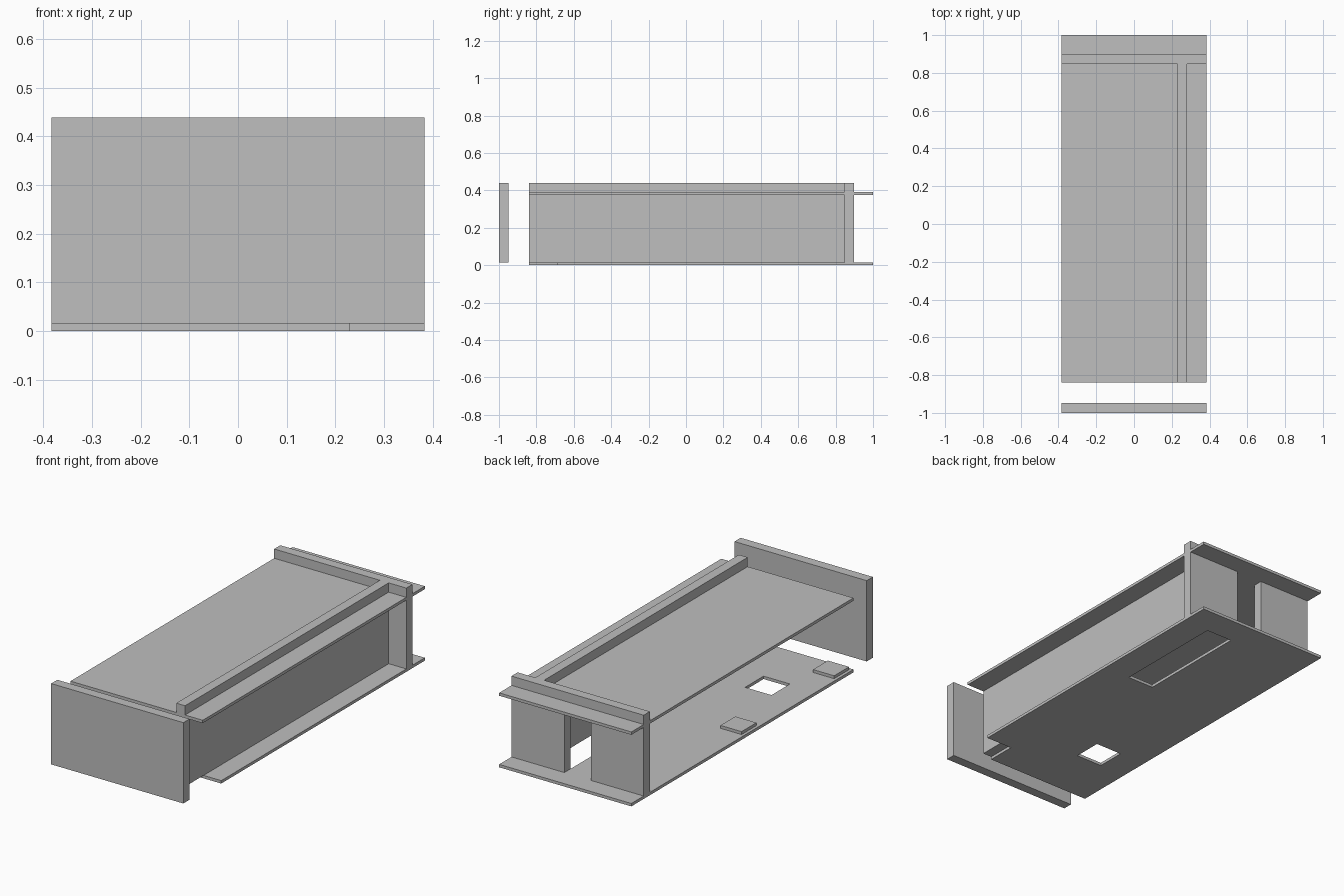
import bpy, bmesh
from mathutils import Vector

if "Cube" in bpy.data.objects:
    bpy.data.objects.remove(bpy.data.objects["Cube"])

C = 0.1533            # floor grid cell
X0, Y0 = -2.5 * C, 1 - 12 * C
X1, Y1 = 2.5 * C, 1.0
T = 0.0153            # plate thickness
W = C / 3             # wall thickness
SHELF, TOP = 0.375, 0.439
WALL_Y = Y0 + 11 * C  # inner face of the back wall

grey = bpy.data.materials.new("light_grey")
grey.diffuse_color = (0.52, 0.52, 0.52, 1)
grey.use_nodes = True
grey.node_tree.nodes["Principled BSDF"].inputs["Base Color"].default_value = grey.diffuse_color


def finish(name, bm):
    bmesh.ops.recalc_face_normals(bm, faces=bm.faces)
    mesh = bpy.data.meshes.new(name)
    bm.to_mesh(mesh)
    bm.free()
    mesh.materials.append(grey)
    obj = bpy.data.objects.new(name, mesh)
    bpy.context.collection.objects.link(obj)
    return obj


def box(name, x, y, z):
    bm = bmesh.new()
    bmesh.ops.create_cube(bm, size=1)
    for v in bm.verts:
        v.co = Vector([(r[0] + r[1]) / 2 + c * (r[1] - r[0])
                       for r, c in zip((x, y, z), v.co)])
    return finish(name, bm)


def extruded_cells(name, us, vs, holes, place, depth):
    """Panel made of grid cells, leaving out the holes, extruded by depth."""
    bm = bmesh.new()
    for i in range(len(us) - 1):
        for j in range(len(vs) - 1):
            if (i, j) not in holes:
                bm.faces.new([bm.verts.new(place(us[a], vs[b])) for a, b in
                              ((i, j), (i + 1, j), (i + 1, j + 1), (i, j + 1))])
    bmesh.ops.remove_doubles(bm, verts=bm.verts, dist=1e-5)
    new = bmesh.ops.extrude_face_region(bm, geom=bm.faces[:])["geom"]
    bmesh.ops.translate(bm, vec=depth,
                        verts=[g for g in new if isinstance(g, bmesh.types.BMVert)])
    bmesh.ops.dissolve_limit(bm, angle_limit=0.01, verts=bm.verts, edges=bm.edges)
    return finish(name, bm)


# Floor with a corner notch, a square hatch and a long slot
holes = {(4, 0), (1, 2)} | {(3, j) for j in range(7, 11)}
extruded_cells("floor_plate", [X0 + i * C for i in range(6)],
               [Y0 + j * C for j in range(13)], holes,
               lambda u, v: (u, v, 0), (0, 0, T))

# Back wall with a central doorway reaching up to the upper plate
extruded_cells("back_wall", [X0, -C / 2, C / 2, X1], [T, SHELF, TOP], {(1, 0)},
               lambda u, v: (u, WALL_Y, v), (0, W, 0))

# Upper plate, long dividing wall and detached front wall
box("upper_plate", (X0, X1), (Y0, Y1), (SHELF, SHELF + T))
box("dividing_wall", (1.5 * C, 1.5 * C + W), (Y0, WALL_Y), (T, TOP))
box("front_wall", (X0, X1), (-1, -1 + W), (T, TOP))

# Raised floor pads, each centred in a cell
for j in (0, 5):
    box("floor_pad", (X0 + 0.1 * C, X0 + 0.9 * C),
        (Y0 + (j + 0.1) * C, Y0 + (j + 0.9) * C), (T, 2 * T))
